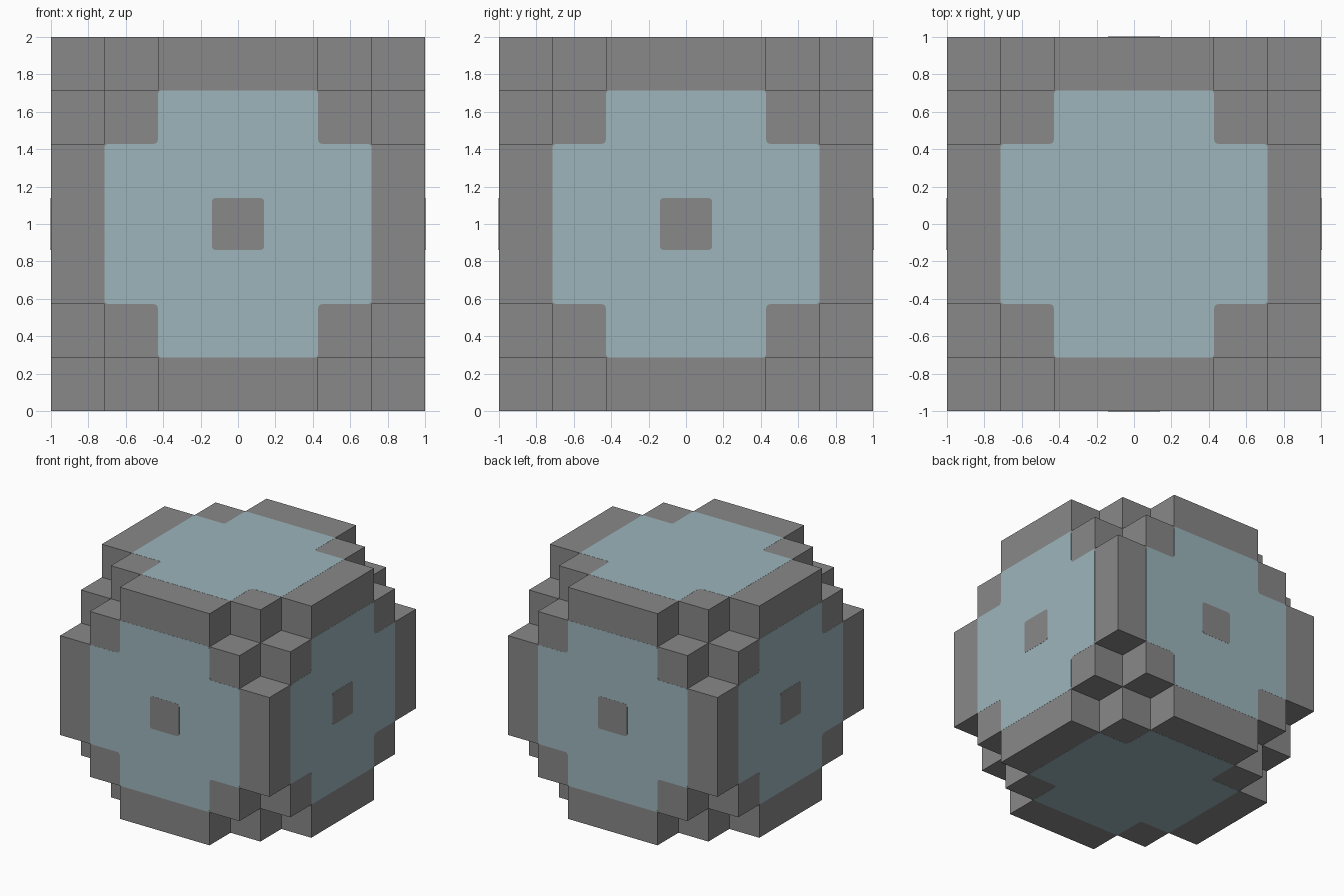
import bpy
import bmesh
from itertools import product
from mathutils import Vector, Matrix

cube = bpy.data.objects.get("Cube")
if cube:
    bpy.data.objects.remove(cube, do_unlink=True)

CELL = 2 / 7
CENTRE = Vector((0, 0, 1))
SIDES = {"front": (0, -1, 0), "back": (0, 1, 0), "left": (1, 0, 0),
         "right": (-1, 0, 0), "top": (0, 0, 1), "bottom": (0, 0, -1)}


def make_material(name, colour):
    mat = bpy.data.materials.new(name)
    mat.use_nodes = True
    mat.diffuse_color = colour
    mat.node_tree.nodes["Principled BSDF"].inputs["Base Color"].default_value = colour
    return mat


grey = make_material("stone grey", (0.246, 0.246, 0.246, 1))
blue = make_material("pale blue", (0.333, 0.462, 0.503, 1))


def add_object(name, bm, mat):
    mesh = bpy.data.meshes.new(name)
    bm.to_mesh(mesh)
    bm.free()
    mesh.materials.append(mat)
    obj = bpy.data.objects.new(name, mesh)
    bpy.context.collection.objects.link(obj)
    return obj


def side_matrix(normal):
    turn = Vector(normal).to_track_quat("Z", "Y").to_matrix().to_4x4()
    return Matrix.Translation(CENTRE + Vector(normal)) @ turn


def filled(cell):
    """A block of seven cells a side, with four cells taken off each corner."""
    a, b, c = sorted(abs(i) for i in cell)
    return c <= 3 and not (a >= 2 and b == 3)


# Stepped body: one square wherever a filled cell meets an empty one
bm = bmesh.new()
for cell in product(range(-3, 4), repeat=3):
    if not filled(cell):
        continue
    for normal in SIDES.values():
        if filled([i + n for i, n in zip(cell, normal)]):
            continue
        turn = Vector(normal).to_track_quat("Z", "Y").to_matrix()
        corners = [(-1, -1, 1), (1, -1, 1), (1, 1, 1), (-1, 1, 1)]
        bm.faces.new([bm.verts.new(CENTRE + CELL * (Vector(cell) + turn @ Vector(c) / 2))
                      for c in corners])
bmesh.ops.remove_doubles(bm, verts=bm.verts, dist=0.001)
bmesh.ops.dissolve_limit(bm, angle_limit=0.01, verts=bm.verts, edges=bm.edges)
add_object("stepped_body", bm, grey)


def add_plate(name, quarter, normal, height, mat):
    """Thin plate with rounded corners; its outline is a quarter turned four times."""
    bm = bmesh.new()
    verts = []
    for _ in range(4):
        verts += [bm.verts.new((x, y, 0)) for x, y in quarter]
        quarter = [(-y, x) for x, y in quarter]
    bm.faces.new(verts)
    bmesh.ops.bevel(bm, geom=bm.verts[:], offset=0.022, segments=3,
                    profile=0.5, affect="VERTICES")
    new = bmesh.ops.extrude_face_region(bm, geom=bm.faces[:])["geom"]
    top = [v for v in new if isinstance(v, bmesh.types.BMVert)]
    bmesh.ops.translate(bm, verts=top, vec=(0, 0, height))
    bmesh.ops.recalc_face_normals(bm, faces=bm.faces)
    bm.transform(side_matrix(normal))
    add_object(name, bm, mat)


# Cross-shaped panels on all sides, with a square hub on the upright ones
inner, outer, hub = 1.5 * CELL, 2.5 * CELL, 0.49 * CELL
for side, normal in SIDES.items():
    cross = [(outer, inner), (inner, inner), (inner, outer)]
    add_plate(side + "_panel", cross, normal, 0.001, blue)
    if normal[2] == 0:
        add_plate(side + "_hub", [(hub, hub)], normal, 0.002, grey)
